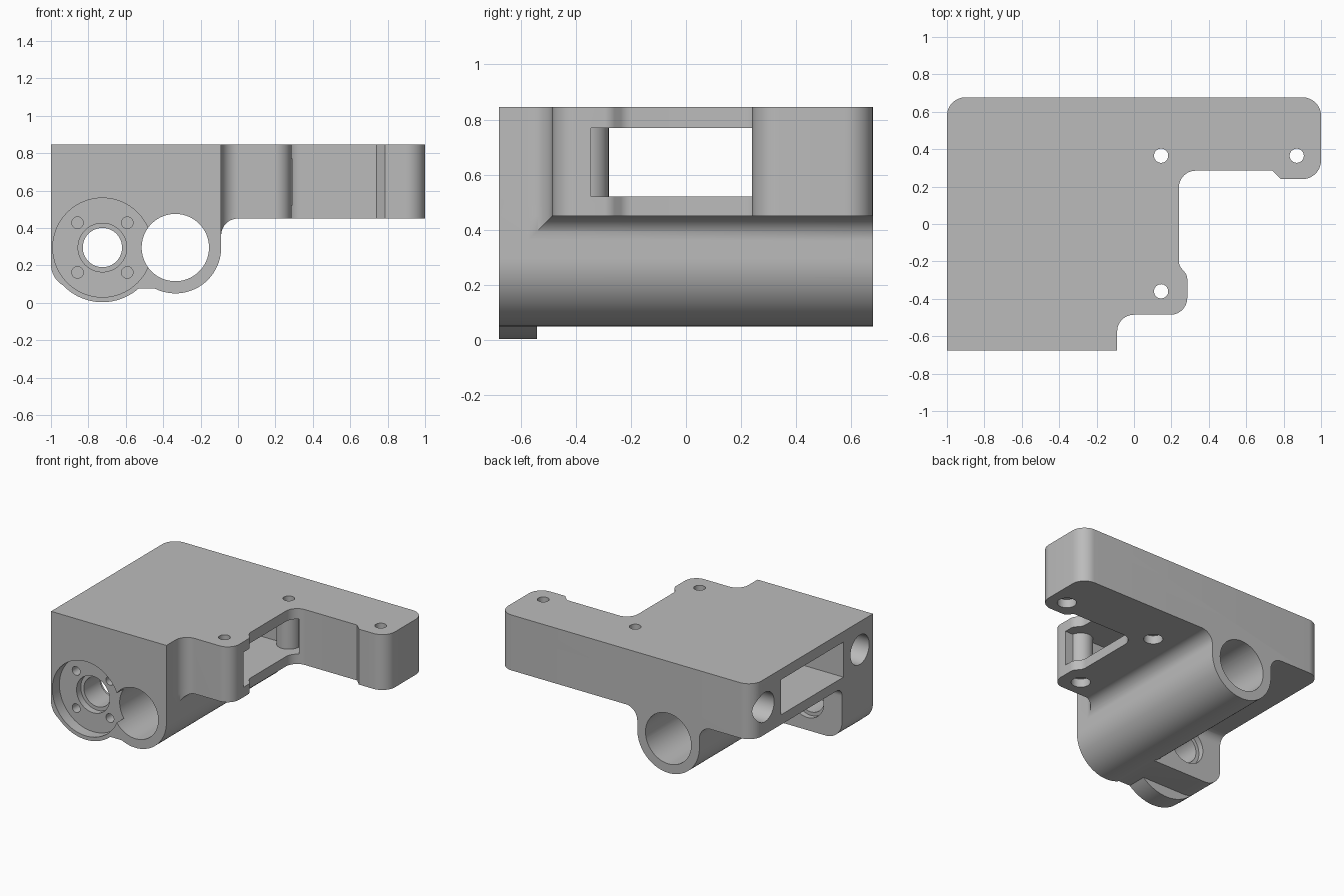
import bpy, bmesh
from math import sin, cos, pi, tan
from mathutils import Vector

cube = bpy.data.objects.get("Cube")
if cube:
    bpy.data.objects.remove(cube, do_unlink=True)

metal = bpy.data.materials.new("plain grey")
metal.use_nodes = True
grey = (0.5, 0.5, 0.5, 1)
metal.diffuse_color = grey
metal.node_tree.nodes["Principled BSDF"].inputs["Base Color"].default_value = grey


def rounded(corners, steps=12):
    """Polygon from (a, b, radius) corners, each radius made into an arc."""
    out = []
    for i, (a, b, r) in enumerate(corners):
        p = Vector((a, b))
        if r == 0:
            out.append(p)
            continue
        u = (Vector(corners[i - 1][:2]) - p).normalized()
        v = (Vector(corners[(i + 1) % len(corners)][:2]) - p).normalized()
        half = u.angle(v) / 2
        centre = p + (u + v).normalized() * (r / sin(half))
        start = p + u * (r / tan(half)) - centre
        end = p + v * (r / tan(half)) - centre
        sweep = start.angle(end)
        for k in range(steps + 1):
            t = k / steps
            out.append(centre + (start * sin((1 - t) * sweep) + end * sin(t * sweep)) / sin(sweep))
    return out


def prism(name, points, axis, lo, hi):
    """Extrude a 2D polygon along an axis."""
    place = {"x": lambda p, h: (h, p[0], p[1]),
             "y": lambda p, h: (p[0], h, p[1]),
             "z": lambda p, h: (p[0], p[1], h)}[axis]
    bm = bmesh.new()
    rings = [[bm.verts.new(place(p, h)) for p in points] for h in (lo, hi)]
    for ring in rings:
        bm.faces.new(ring)
    n = len(points)
    for i in range(n):
        j = (i + 1) % n
        bm.faces.new((rings[0][i], rings[0][j], rings[1][j], rings[1][i]))
    bmesh.ops.recalc_face_normals(bm, faces=bm.faces)
    mesh = bpy.data.meshes.new(name)
    bm.to_mesh(mesh)
    bm.free()
    mesh.materials.append(metal)
    obj = bpy.data.objects.new(name, mesh)
    bpy.context.collection.objects.link(obj)
    return obj


def rod(name, a, b, r, axis, lo, hi, sides=64):
    ring = [(a + r * cos(2 * pi * k / sides), b + r * sin(2 * pi * k / sides)) for k in range(sides)]
    return prism(name, ring, axis, lo, hi)


def combine(body, tool, operation):
    """Apply a boolean and remove the tool object."""
    mod = body.modifiers.new("combine", "BOOLEAN")
    mod.operation, mod.object, mod.solver = operation, tool, "EXACT"
    bpy.ops.object.select_all(action="DESELECT")
    body.select_set(True)
    bpy.context.view_layer.objects.active = body
    bpy.ops.object.modifier_apply(modifier=mod.name)
    bpy.data.objects.remove(tool, do_unlink=True)


FRONT, BACK = -0.6775, 0.6775
UNDER, TOP = 0.45, 0.845
HUB, TUBE, AXLE = -0.725, -0.335, 0.295

# Plan outline of the plate
outline = rounded([
    (-1, FRONT, 0), (-0.09, FRONT, 0), (-0.09, -0.485, 0.09), (0.285, -0.485, 0.09),
    (0.285, -0.275, 0.06), (0.24, -0.22, 0.06), (0.24, 0.285, 0.09), (0.74, 0.285, 0),
    (0.785, 0.24, 0), (1, 0.24, 0.1), (1, BACK, 0.1), (-1, BACK, 0.1)])

# Tube body with fillets up to the plate
lower = prism("lower_body", rounded([
    (-0.69, 0.5, 0), (-0.69, UNDER, 0), (-0.58, UNDER, 0.09), (-0.58, 0.05, 0.2449),
    (-0.09, 0.05, 0.2449), (-0.09, UNDER, 0.09), (0.02, UNDER, 0), (0.02, 0.5, 0)], 24),
    "y", FRONT, BACK)

# Front block, its rear fillet and the round hub
block = prism("front_block", rounded([
    (-1, 0.5, 0), (-1, 0.075, 0.13), (TUBE, 0.075, 0), (TUBE, 0.5, 0)]), "y", FRONT, -0.33)
fillet = prism("block_fillet", rounded([
    (-0.4, 0.5, 0), (-0.4, 0.36, 0), (-0.33, 0.36, 0), (-0.33, UNDER, 0.06),
    (-0.25, UNDER, 0), (-0.25, 0.5, 0)]), "x", -1, -0.5)
hub = rod("hub", HUB, AXLE, 0.292, "y", FRONT, -0.54, 96)
for part in (block, fillet, hub):
    combine(lower, part, "UNION")
combine(lower, prism("trim", outline, "z", -0.1, 0.49), "INTERSECT")

bracket = prism("mounting_bracket", outline, "z", UNDER, TOP)
combine(bracket, lower, "UNION")

# Slot running sideways through the plate, leaving round screw bosses
screws = [(0.145, 0.365), (0.87, 0.365), (0.145, -0.36)]
slot = prism("slot", [(-0.345, 0.52), (0.36, 0.52), (0.36, 0.77), (-0.345, 0.77)], "x", -1.1, 0.29)
for x, y in (screws[0], screws[2]):
    combine(slot, rod("boss", x, y, 0.08, "z", 0.4, 0.9), "DIFFERENCE")
combine(bracket, slot, "DIFFERENCE")

# Bores, hub recess and screw holes
cutters = [
    rod("tube_bore", TUBE, AXLE, 0.18, "y", -0.8, 0.8, 96),
    rod("hub_recess", HUB, AXLE, 0.265, "y", -0.8, FRONT + 0.08, 96),
    rod("hub_bore", HUB, AXLE, 0.105, "y", -0.8, -0.2),
    rod("hub_front_step", HUB, AXLE, 0.13, "y", -0.8, -0.55),
    rod("hub_rear_step", HUB, AXLE, 0.13, "y", -0.37, -0.2)]
for sx in (-1, 1):
    for sz in (-1, 1):
        cutters.append(rod("hub_screw", HUB + sx * 0.133, AXLE + sz * 0.133, 0.031,
                           "y", -0.8, -0.45, 24))
for y in (0.54, -0.53):
    cutters.append(rod("side_bore", y, 0.645, 0.105, "x", -1.1, -0.4))
for x, y in screws:
    cutters.append(rod("plate_screw", x, y, 0.038, "z", 0.3, 1, 32))
    cutters.append(rod("screw_head", x, y, 0.062, "z", 0.3, 0.51, 32))
for cutter in cutters:
    combine(bracket, cutter, "DIFFERENCE")

bracket.select_set(True)
bpy.context.view_layer.objects.active = bracket
bpy.ops.object.shade_smooth_by_angle(angle=pi / 6)
